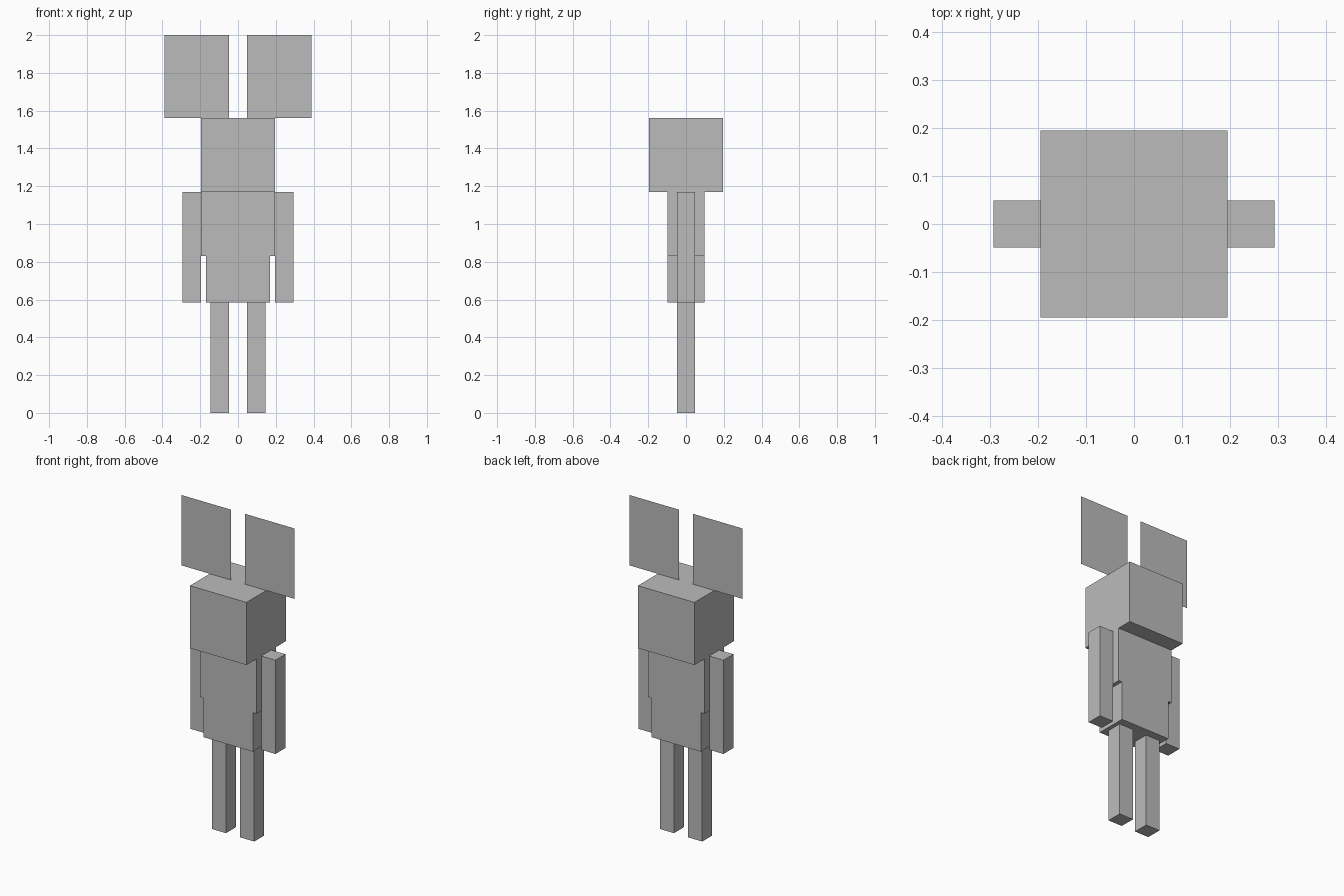
import bpy
import bmesh

cube = bpy.data.objects.get("Cube")
if cube:
    bpy.data.objects.remove(cube, do_unlink=True)

U = 2 / 41  # one modelling unit; the figure is 41 units tall

grey = bpy.data.materials.new("plain grey")
grey.use_nodes = True
colour = (0.5, 0.5, 0.5, 1)
grey.diffuse_color = colour
grey.node_tree.nodes["Principled BSDF"].inputs["Base Color"].default_value = colour


def add_prism(name, profile, depth):
    """Extrude an x-z outline along y, centred on y = 0; zero depth gives a flat sheet."""
    bm = bmesh.new()
    face = bm.faces.new([bm.verts.new((x * U, -depth * U / 2, z * U)) for x, z in profile])
    if depth:
        new = bmesh.ops.extrude_face_region(bm, geom=[face])["geom"]
        verts = [v for v in new if isinstance(v, bmesh.types.BMVert)]
        bmesh.ops.translate(bm, verts=verts, vec=(0, depth * U, 0))
        bmesh.ops.recalc_face_normals(bm, faces=bm.faces)
    mesh = bpy.data.meshes.new(name)
    bm.to_mesh(mesh)
    bm.free()
    mesh.materials.append(grey)
    obj = bpy.data.objects.new(name, mesh)
    bpy.context.collection.objects.link(obj)
    return obj


def box(x0, x1, z0, z1):
    return [(x0, z0), (x1, z0), (x1, z1), (x0, z1)]


# Head and stepped torso
add_prism("head", box(-4, 4, 24, 32), 8)
half = [(3.5, 12), (3.5, 17), (4, 17), (4, 24)]
add_prism("torso", half + [(-x, z) for x, z in reversed(half)], 4)

# Paired limbs and flat ears
for side, s in (("left", 1), ("right", -1)):
    for part, x0, x1, z0, z1, depth in (
        ("leg", 1, 3, 0, 12, 2),
        ("arm", 4, 6, 12, 24, 2),
        ("ear", 1, 8, 32, 41, 0),
    ):
        a, b = sorted((s * x0, s * x1))
        add_prism(f"{side}_{part}", box(a, b, z0, z1), depth)
